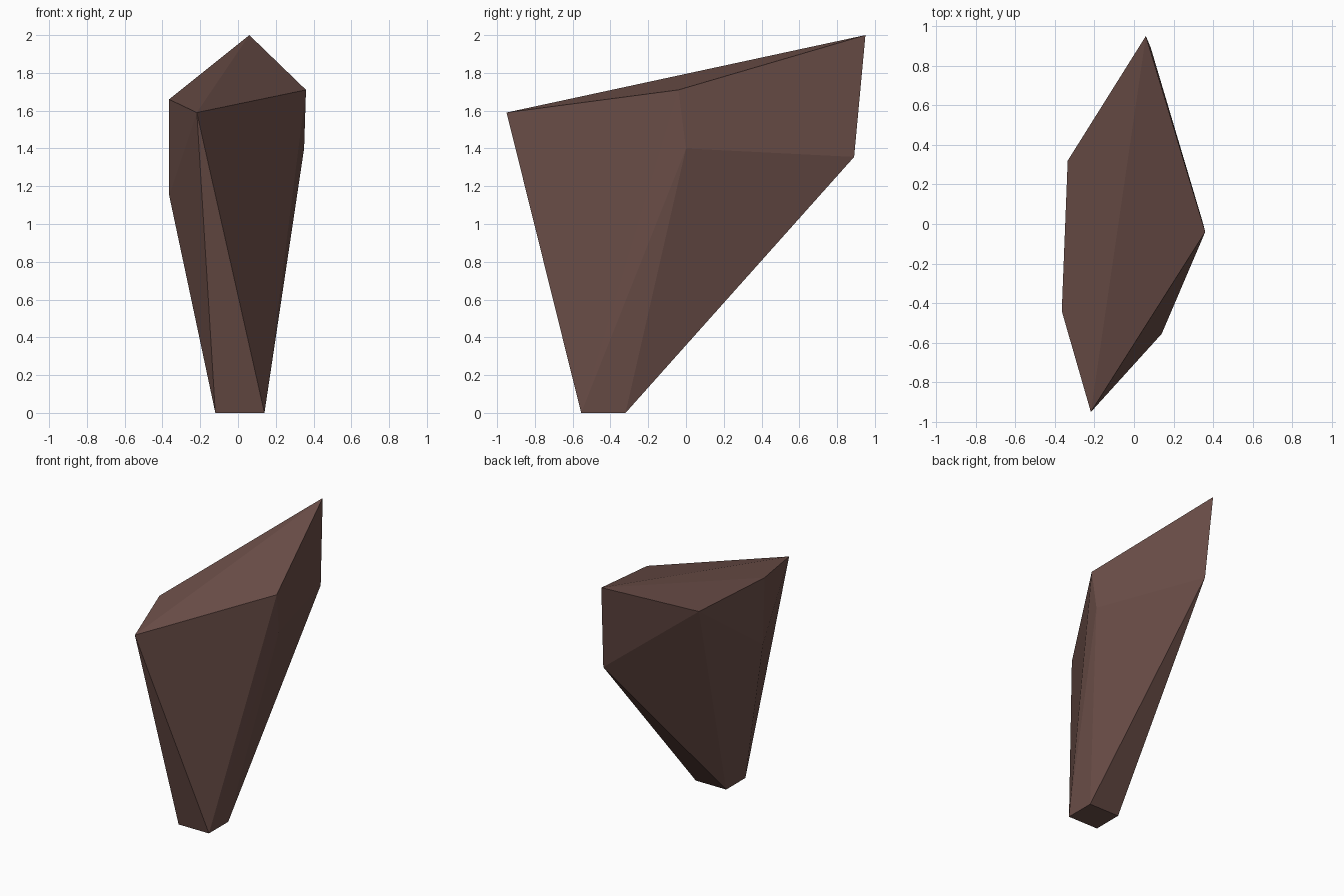
import bpy, bmesh

if "Cube" in bpy.data.objects:
    bpy.data.objects.remove(bpy.data.objects["Cube"])

# Faceted stone shard: the convex skin around its corner points
foot = [(-0.12, -0.555, 0), (0.14, -0.555, 0), (0.14, -0.32, 0), (-0.12, -0.32, 0)]
middle = [(0.35, 0.0, 1.40), (0.085, 0.89, 1.355), (-0.364, -0.42, 1.15)]
crown = [(0.06, 0.95, 2.0), (0.36, -0.04, 1.71), (-0.218, -0.95, 1.59),
         (-0.365, -0.44, 1.66), (-0.335, 0.32, 1.68)]

bm = bmesh.new()
for p in foot + middle + crown:
    bm.verts.new(p)
bmesh.ops.convex_hull(bm, input=bm.verts[:])
bmesh.ops.recalc_face_normals(bm, faces=bm.faces[:])

mesh = bpy.data.meshes.new("stone_shard")
bm.to_mesh(mesh)
bm.free()

# Brown stone colour
brown = bpy.data.materials.new("brown_stone")
brown.diffuse_color = (0.15, 0.078, 0.066, 1)
brown.use_nodes = True
brown.node_tree.nodes["Principled BSDF"].inputs["Base Color"].default_value = brown.diffuse_color
mesh.materials.append(brown)

shard = bpy.data.objects.new("stone_shard", mesh)
bpy.context.collection.objects.link(shard)
